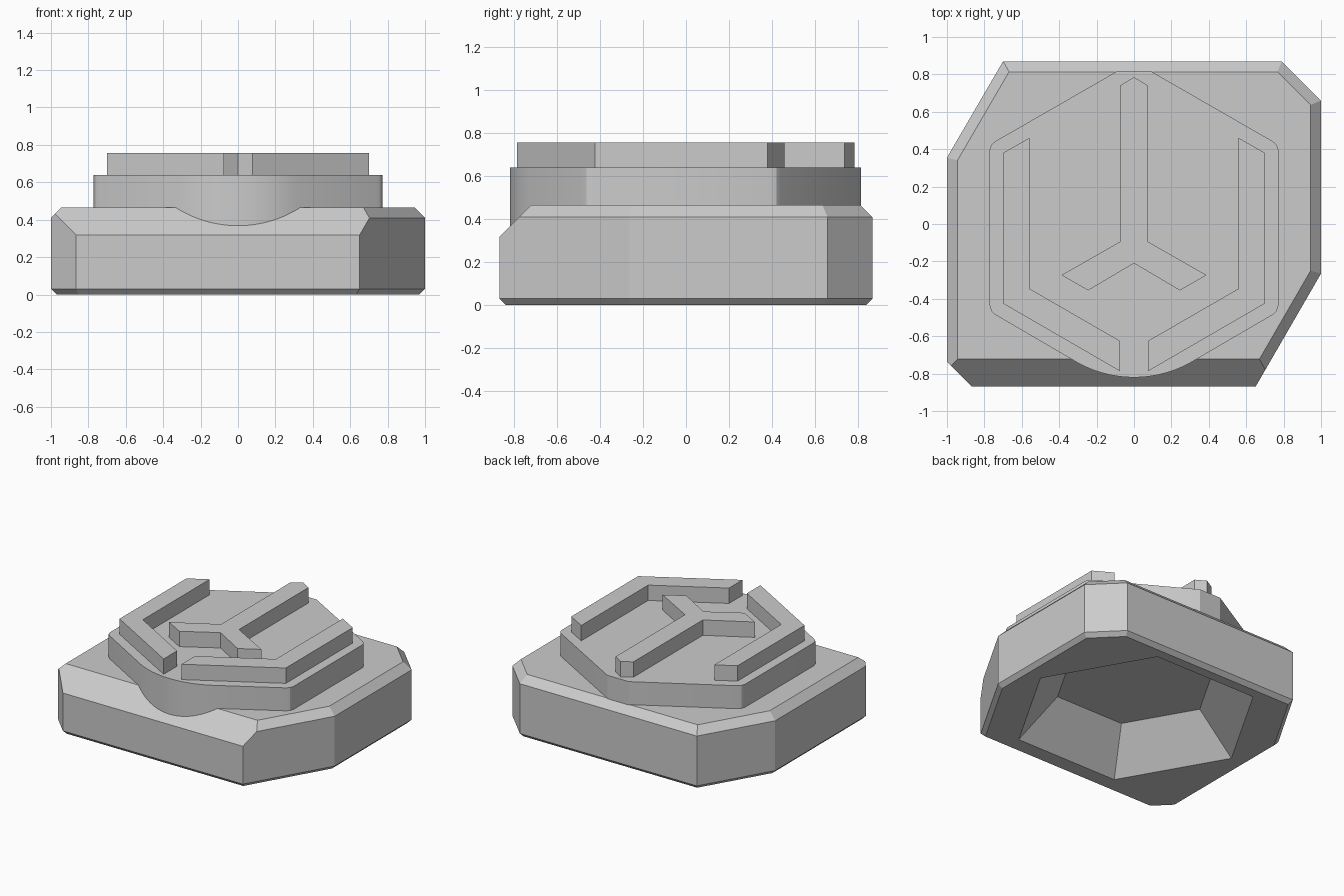
import bpy, bmesh
from math import sin, cos, radians
from mathutils import Vector

cube = bpy.data.objects.get("Cube")
if cube:
    bpy.data.objects.remove(cube, do_unlink=True)

grey = bpy.data.materials.new("plain_grey")
grey.use_nodes = True
grey.diffuse_color = (0.6, 0.6, 0.6, 1)
grey.node_tree.nodes["Principled BSDF"].inputs["Base Color"].default_value = (0.6, 0.6, 0.6, 1)


def add_object(name, bm):
    bmesh.ops.recalc_face_normals(bm, faces=bm.faces[:])
    mesh = bpy.data.meshes.new(name)
    bm.to_mesh(mesh)
    bm.free()
    mesh.materials.append(grey)
    obj = bpy.data.objects.new(name, mesh)
    bpy.context.collection.objects.link(obj)
    return obj


def prism(name, outline, z0, z1):
    bm = bmesh.new()
    face = bm.faces.new([bm.verts.new((x, y, z0)) for x, y in outline])
    geom = bmesh.ops.extrude_face_region(bm, geom=[face])["geom"]
    top = [g for g in geom if isinstance(g, bmesh.types.BMVert)]
    bmesh.ops.translate(bm, verts=top, vec=(0, 0, z1 - z0))
    return add_object(name, bm)


def mirrored(half):
    """Close a right-hand half outline with its mirror image."""
    return half + [(-x, y) for x, y in reversed(half) if abs(x) > 1e-4]


def slice_off(bm, point, normal):
    geom = bm.verts[:] + bm.edges[:] + bm.faces[:]
    cut = bmesh.ops.bisect_plane(bm, geom=geom, plane_co=point, plane_no=normal,
                                 clear_outer=True)["geom_cut"]
    edges = [e for e in cut if isinstance(e, bmesh.types.BMEdge)]
    bmesh.ops.holes_fill(bm, edges=edges, sides=0)


# Base slab: a block trimmed along each side, with top and bottom chamfers
TOP = 0.465
BOTTOM_CHAMFER = 0.03
outline = [(-0.865, -0.87), (0.65, -0.87), (1, -0.265), (1, 0.66),
           (0.79, 0.87), (-0.70, 0.87), (-1, 0.355), (-1, -0.735)]
top_chamfers = [0.147] + [0.056] * 6 + [0]
bm = bmesh.new()
bmesh.ops.create_cube(bm, size=1)
bmesh.ops.scale(bm, verts=bm.verts[:], vec=(3, 3, TOP))
bmesh.ops.translate(bm, verts=bm.verts[:], vec=(0, 0, TOP / 2))
sides = []
for i, (x, y) in enumerate(outline):
    nx, ny = outline[(i + 1) % len(outline)]
    normal = Vector((ny - y, x - nx, 0)).normalized()
    sides.append((Vector((x, y, 0)), normal, top_chamfers[i]))
up = Vector((0, 0, 1))
for point, normal, _ in sides:
    slice_off(bm, point, normal)
for point, normal, chamfer in sides:
    slice_off(bm, point + up * BOTTOM_CHAMFER, normal - up)
    if chamfer:
        slice_off(bm, point + up * (TOP - chamfer), normal + up)
base = add_object("base_slab", bm)

# Tapered hexagonal recess in the underside
SLOPE = (0.86 - 0.575) / 0.285
DEPTH, LIP = 0.285, 0.1
bm = bmesh.new()
rings = []
for z in (-LIP, DEPTH):
    r = 0.86 - SLOPE * z
    rings.append([bm.verts.new((r * cos(radians(a)), 0.02 + r * sin(radians(a)), z))
                  for a in range(0, 360, 60)])
bm.faces.new(rings[0])
bm.faces.new(rings[1])
for i in range(6):
    j = (i + 1) % 6
    bm.faces.new((rings[0][i], rings[0][j], rings[1][j], rings[1][i]))
cutter = add_object("recess_cutter", bm)
cutter.hide_render = True
mod = base.modifiers.new("recess", "BOOLEAN")
mod.operation = "DIFFERENCE"
mod.solver = "EXACT"
mod.object = cutter
bpy.context.view_layer.objects.active = base
bpy.ops.object.modifier_apply(modifier=mod.name)
bpy.data.objects.remove(cutter, do_unlink=True)

# Hexagonal plinth with a rounded front corner that overhangs the front chamfer
ROUND = 0.62
half = [(ROUND * sin(radians(a)), -0.2 - ROUND * cos(radians(a))) for a in range(0, 31, 2)]
half += [(0.742, -0.485), (0.763, -0.465), (0.772, -0.435),
         (0.772, 0.395), (0.763, 0.422), (0.742, 0.442), (0.09, 0.817)]
plinth = prism("plinth", mirrored(half), 0.32, 0.64)
bpy.ops.object.select_all(action="DESELECT")
plinth.select_set(True)
bpy.context.view_layer.objects.active = plinth
bpy.ops.object.shade_smooth_by_angle(angle=radians(25))

# Raised bars: central three-armed bar and a bent bar on each side
centre = [(0, -0.21), (0.245, -0.355), (0.388, -0.273), (0.075, -0.095),
          (0.075, 0.74), (0, 0.785)]
prism("centre_bar", mirrored(centre), 0.63, 0.757)
bent = [(0.56, 0.46), (0.70, 0.38), (0.70, -0.425), (0.075, -0.787),
        (0.075, -0.625), (0.56, -0.345)]
for name, s in (("left_bar", 1), ("right_bar", -1)):
    prism(name, [(s * x, y) for x, y in bent], 0.63, 0.757)
